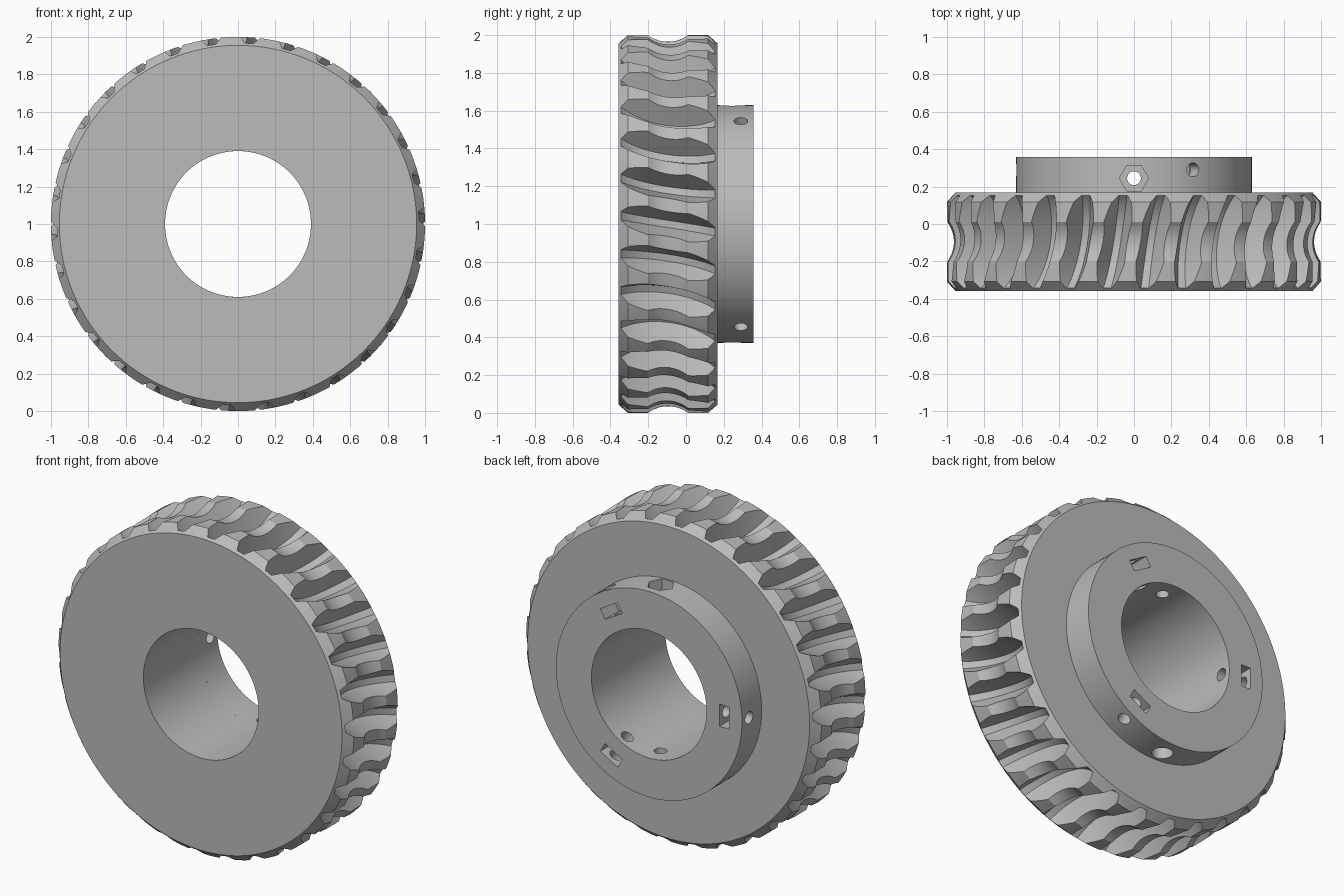
import bpy, bmesh
from math import sin, cos, pi, sqrt, radians
from mathutils import Matrix, Vector

cube = bpy.data.objects.get("Cube")
if cube:
    bpy.data.objects.remove(cube, do_unlink=True)

TEETH = 30
MID = -0.095          # y of the rim's middle plane
HALF = 0.263          # half of the rim width
SHOULDER = 0.2125     # where the chamfer starts
BORE = 0.39
HUB_R = 0.63
HUB_Y = (MID + HALF, 0.358)
CENTRE = Vector((0, 0, 1))

steel = bpy.data.materials.new("grey steel")
steel.use_nodes = True
steel.diffuse_color = (0.5, 0.5, 0.5, 1)
steel.node_tree.nodes["Principled BSDF"].inputs["Base Color"].default_value = (0.5, 0.5, 0.5, 1)


def make_object(name, bm):
    bmesh.ops.recalc_face_normals(bm, faces=bm.faces)
    mesh = bpy.data.meshes.new(name)
    bm.to_mesh(mesh)
    bm.free()
    mesh.materials.append(steel)
    obj = bpy.data.objects.new(name, mesh)
    bpy.context.collection.objects.link(obj)
    return obj


def smooth(obj):
    bpy.ops.object.select_all(action='DESELECT')
    obj.select_set(True)
    bpy.context.view_layer.objects.active = obj
    bpy.ops.object.shade_smooth_by_angle(angle=radians(30))


def polar(angle, r, y):
    return CENTRE + Vector((r * cos(angle), y, r * sin(angle)))


def plain_ring(r, y, count):
    return [polar(2 * pi * i / count, r, y) for i in range(count)]


def loft_closed(name, rings):
    """Join equal rings of points in a loop, last ring back to the first."""
    bm = bmesh.new()
    loops = [[bm.verts.new(p) for p in ring] for ring in rings]
    n = len(loops[0])
    for a, b in zip(loops, loops[1:] + loops[:1]):
        for i in range(n):
            j = (i + 1) % n
            bm.faces.new((a[i], a[j], b[j], b[i]))
    return make_object(name, bm)


# Toothed rim: chamfered, throated outline with curved slanting gashes
def tip_radius(dy):
    d = abs(dy)
    if d > SHOULDER:
        return 1 - 0.045 * (d - SHOULDER) / (HALF - SHOULDER)
    return min(1, 1.145 - sqrt(max(0, 0.18 ** 2 - d * d)))


def tooth_ring(dy):
    tip = tip_radius(dy)
    root = min(tip, 1.2 - sqrt(0.34 ** 2 - dy * dy))
    low = 0.022
    high = low + 0.002 + 0.42 * (tip - root)
    pitch = 2 * pi / TEETH
    points = []
    for k in range(TEETH):
        mid = k * pitch - 0.18 * dy
        points += [polar(mid + s * w, r, MID + dy) for s, w, r in
                   ((-1, high, tip), (-1, low, root), (1, low, root), (1, high, tip))]
        land = pitch - 2 * high
        points += [polar(mid + high + land * f / 5, tip, MID + dy) for f in range(1, 5)]
    return points


throat = sqrt(0.18 ** 2 - 0.145 ** 2)
half_rows = [throat * i / 6 for i in range(1, 7)]
half_rows += [throat + (SHOULDER - throat) * i / 6 for i in range(1, 7)]
half_rows += [0.23, 0.2485, HALF]
rows = [-d for d in reversed(half_rows)] + [0] + half_rows
rings = [tooth_ring(d) for d in rows]
count = len(rings[0])
rings = [plain_ring(BORE, MID - HALF, count)] + rings + [plain_ring(BORE, MID + HALF, count)]
smooth(loft_closed("toothed_rim", rings))

# Hub
hub = loft_closed("hub", [plain_ring(r, y, 128) for r, y in
                          ((BORE, HUB_Y[0]), (HUB_R, HUB_Y[0]),
                           (HUB_R, HUB_Y[1]), (BORE, HUB_Y[1]))])


# Cutters for the hub, placed by angle around the axle
def cut(bm, angle, r, y):
    place = (Matrix.Translation(CENTRE + Vector((0, y, 0)))
             @ Matrix.Rotation(-angle, 4, 'Y') @ Matrix.Translation((r, 0, 0)))
    bmesh.ops.transform(bm, matrix=place, verts=bm.verts)
    cutter = make_object("hub_cutter", bm)
    cutter.hide_render = True
    mod = hub.modifiers.new("cut", 'BOOLEAN')
    mod.operation = 'DIFFERENCE'
    mod.solver = 'EXACT'
    mod.object = cutter
    bpy.context.view_layer.objects.active = hub
    bpy.ops.object.modifier_apply(modifier=mod.name)
    bpy.data.objects.remove(cutter, do_unlink=True)


def drill(angle, y, radius, inner, outer, sides=32):
    bm = bmesh.new()
    bmesh.ops.create_cone(bm, cap_ends=True, segments=sides, radius1=radius,
                          radius2=radius, depth=outer - inner)
    turn = Matrix.Rotation(pi / 2, 4, 'Y') @ Matrix.Rotation(pi / 6, 4, 'Z')
    bmesh.ops.transform(bm, matrix=turn, verts=bm.verts)
    cut(bm, angle, (inner + outer) / 2, y)


# Three set screw holes, each with a nut slot open to the back
for degrees in (60, 180, 300):
    drill(radians(degrees), 0.29, 0.037, 0.3, 0.7)
    slot = bmesh.new()
    bmesh.ops.create_cube(slot, size=1)
    bmesh.ops.scale(slot, vec=(0.065, 0.28, 0.135), verts=slot.verts)
    cut(slot, radians(degrees), 0.51, 0.365)

# Cross bolt hole with a hexagonal pocket on top and a round one below
for angle in (pi / 2, -pi / 2):
    drill(angle, 0.245, 0.037, 0.3, 0.7)
drill(pi / 2, 0.245, 0.078, 0.53, 0.7, 6)
drill(-pi / 2, 0.245, 0.06, 0.53, 0.7)
smooth(hub)
